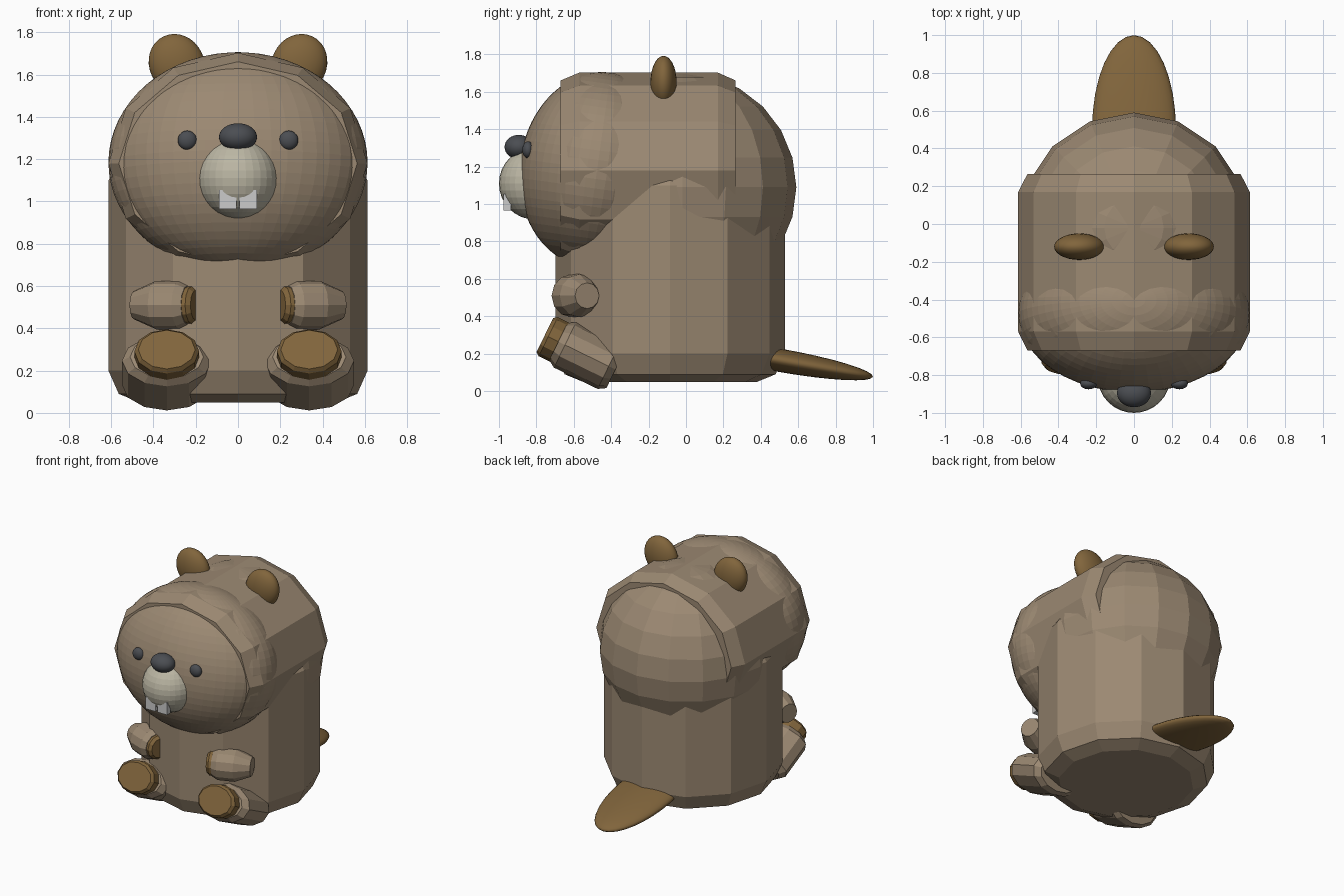
import bpy, bmesh
from math import radians, cos, sin, tau
from mathutils import Vector

if "Cube" in bpy.data.objects:
    bpy.data.objects.remove(bpy.data.objects["Cube"])


def material(name, rgb):
    m = bpy.data.materials.new(name)
    m.diffuse_color = (*rgb, 1)
    m.use_nodes = True
    m.node_tree.nodes["Principled BSDF"].inputs["Base Color"].default_value = m.diffuse_color
    return m


FUR = material("fur", (0.33, 0.25, 0.17))
BROWN = material("brown", (0.22, 0.13, 0.045))
CREAM = material("cream", (0.50, 0.47, 0.37))
DARK = material("dark", (0.07, 0.075, 0.085))
WHITE = material("white", (0.75, 0.75, 0.75))


def finish(bm, name, mat, loc, rot, smooth=False):
    bmesh.ops.recalc_face_normals(bm, faces=bm.faces)
    for f in bm.faces:
        f.smooth = smooth
    me = bpy.data.meshes.new(name)
    bm.to_mesh(me)
    bm.free()
    me.materials.append(mat)
    ob = bpy.data.objects.new(name, me)
    ob.location, ob.rotation_euler = loc, rot
    bpy.context.collection.objects.link(ob)
    return ob


def ball(name, mat, loc, radii, rot=(0, 0, 0), seg=32, rings=16, smooth=True):
    bm = bmesh.new()
    bmesh.ops.create_uvsphere(bm, u_segments=seg, v_segments=rings, radius=1)
    bmesh.ops.scale(bm, vec=radii, verts=bm.verts)
    return finish(bm, name, mat, loc, rot, smooth)


def drum(name, mat, loc, rx, ry, profile, rot=(0, 0, 0), seg=12):
    """Closed lathe about local z; profile holds (radius fraction, height)."""
    bm = bmesh.new()
    loops = [[bm.verts.new((rx * f * cos(tau * i / seg), ry * f * sin(tau * i / seg), h))
              for i in range(seg)] for f, h in profile]
    for a, b in zip(loops, loops[1:]):
        for i in range(seg):
            j = (i + 1) % seg
            bm.faces.new((a[i], a[j], b[j], b[i]))
    bm.faces.new(loops[0][::-1])
    bm.faces.new(loops[-1])
    return finish(bm, name, mat, loc, rot)


def box(name, mat, loc, size):
    bm = bmesh.new()
    bmesh.ops.create_cube(bm, size=1)
    bmesh.ops.scale(bm, vec=size, verts=bm.verts)
    return finish(bm, name, mat, loc, (0, 0, 0))


# Torso, rounded back and hood
drum("body", FUR, (0, -0.085, 0), 0.613, 0.613,
     [(0.76, 0.05), (0.92, 0.09), (1, 0.2), (1, 1.1), (0.92, 1.18)])
ball("back", FUR, (0, -0.02, 1.09), (0.61, 0.61, 0.61), seg=16, rings=12, smooth=False)
drum("hood", FUR, (0, 0, 1.18), 0.613, 0.523,
     [(0.92, -0.265), (1, -0.17), (1, 0.57), (0.92, 0.67)], (radians(90), 0, 0))

# Head and face
ball("head", FUR, (0, -0.475, 1.185), (0.613, 0.415, 0.523), (radians(-8), 0, 0),
     48, 32, False)
ball("muzzle", CREAM, (0, -0.807, 1.11), (0.193, 0.193, 0.193), smooth=False)
ball("nose", DARK, (0, -0.895, 1.305), (0.09, 0.075, 0.065))

for s, side in ((-1, "left"), (1, "right")):
    ball("eye_" + side, DARK, (s * 0.24, -0.845, 1.29), (0.045, 0.03, 0.045))
    box("tooth_" + side, WHITE, (s * 0.049, -0.955, 1.01), (0.082, 0.04, 0.09))
    ball("ear_" + side, BROWN, (s * 0.29, -0.12, 1.65), (0.13, 0.07, 0.145),
         (0, s * radians(25), 0))

    # Foot tilted upward, with its sole pad
    tilt = (radians(64), 0, 0)
    foot = (s * 0.337, -0.53, 0.19)
    drum("foot_" + side, FUR, foot, 0.212, 0.135,
         [(0.82, -0.17), (1, -0.13), (1, 0.13), (0.82, 0.17)], tilt)
    drum("foot_pad_" + side, BROWN, foot, 0.153, 0.116,
         [(1, 0.1), (1, 0.23), (0.88, 0.25)], tilt)

    # Arm pointing inward, with its palm pad
    aim = Vector((-s * 0.93, -0.36, 0)).to_track_quat('Z', 'Y').to_euler()
    arm = (s * 0.33, -0.59, 0.51)
    drum("arm_" + side, FUR, arm, 0.115, 0.115,
         [(0.6, -0.17), (1, -0.06), (1, 0.06), (0.82, 0.1)], aim)
    drum("arm_pad_" + side, BROWN, arm, 0.09, 0.09,
         [(1, 0.06), (1, 0.12), (0.8, 0.14)], aim)

# Flat paddle tail
ball("tail", BROWN, (0, 0.5, 0.165), (0.222, 0.507, 0.062), (radians(-10), 0, 0))
